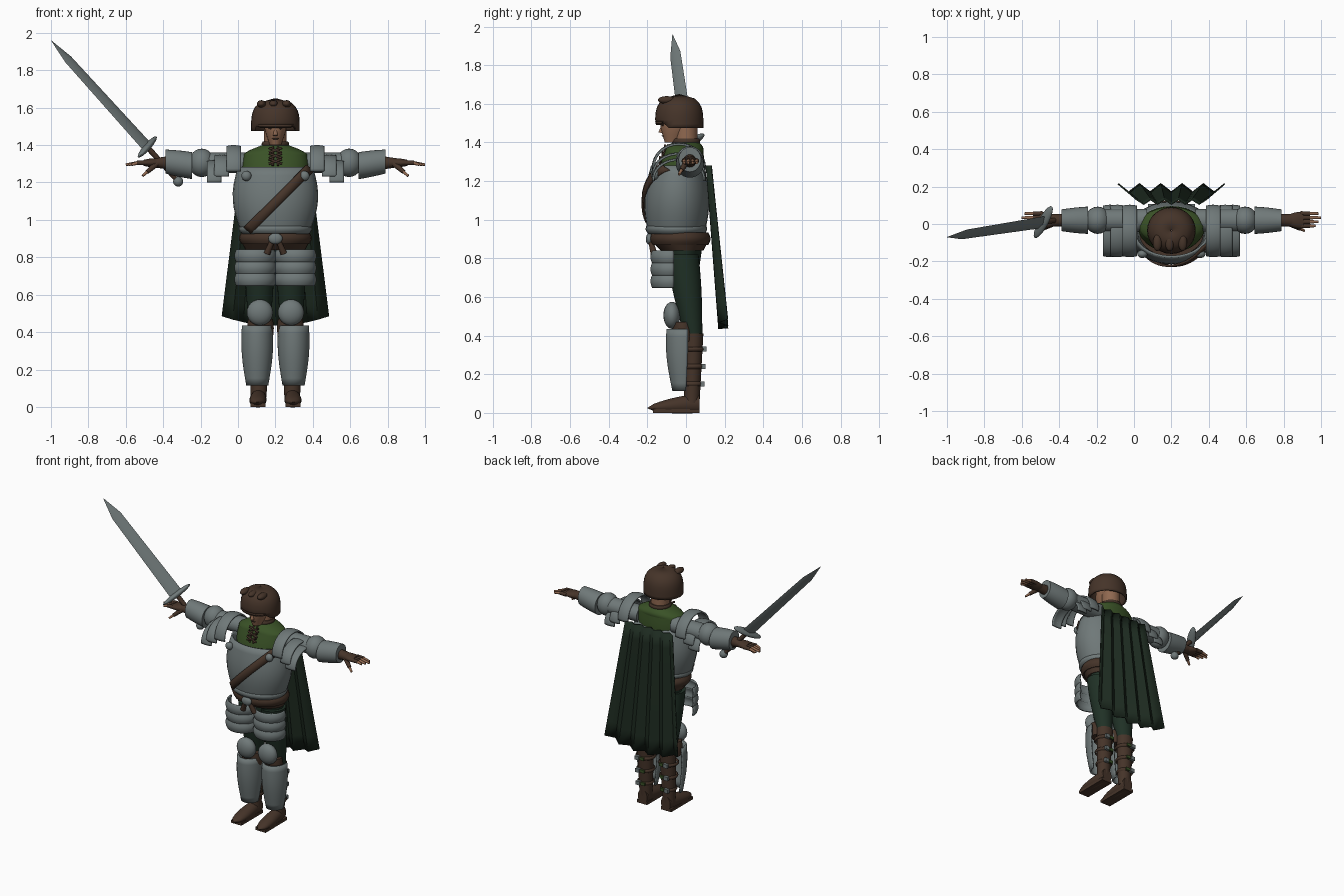
import bpy
import bmesh
import math
from mathutils import Matrix, Vector

cube = bpy.data.objects.get("Cube")
if cube:
    bpy.data.objects.remove(cube, do_unlink=True)

CENTRE_X = .2  # the body stands off centre because of the sword
FRONT_HALF, TOP_HALF = (170, 370), (-5, 185)
STEPS, SIDES, FOLDS = 8, 28, 10


def material(name, *colour):
    result = bpy.data.materials.new(name)
    result.use_nodes = True
    result.diffuse_color = (*colour, 1)
    shader = result.node_tree.nodes["Principled BSDF"]
    shader.inputs["Base Color"].default_value = (*colour, 1)
    return result


steel = material("steel grey", .16, .19, .19)
leather = material("leather brown", .06, .034, .022)
skin = material("skin tan", .28, .14, .08)
tunic_green = material("olive green", .042, .085, .02)
trouser_green = material("forest green", .014, .03, .019)
cape_green = material("dark cape green", .012, .023, .014)


def finish(name, bm, colour, pair=False, thick=0):
    """Turn a bmesh into an object; pair mirrors it across the body."""
    bmesh.ops.recalc_face_normals(bm, faces=bm.faces)
    mesh = bpy.data.meshes.new(name)
    bm.to_mesh(mesh)
    bm.free()
    mesh.materials.append(colour)
    for polygon in mesh.polygons:
        polygon.use_smooth = True
    mesh.set_sharp_from_angle(angle=math.radians(40))
    created = bpy.data.objects.new(name, mesh)
    created.location.x = CENTRE_X
    bpy.context.collection.objects.link(created)
    if thick:
        solidify = created.modifiers.new("Thickness", "SOLIDIFY")
        solidify.thickness = thick
        solidify.offset = 0
    if pair:
        mirror = created.modifiers.new("Mirror", "MIRROR")
        mirror.use_mirror_merge = False
    return created


def sheet(name, rows, colour, closed=False, capped=False, **options):
    """Bridge rows of points with quads."""
    bm = bmesh.new()
    rows = [[bm.verts.new(point) for point in row] for row in rows]
    count = len(rows[0])
    for low, high in zip(rows, rows[1:]):
        for i in range(count if closed else count - 1):
            following = (i + 1) % count
            bm.faces.new((low[i], low[following], high[following], high[i]))
    if capped:
        bm.faces.new(rows[0])
        bm.faces.new(rows[-1])
    return finish(name, bm, colour, **options)


def swell(size, end_size, t, bulge):
    """Blend two radii pairs, fattened in the middle."""
    return Vector(size).lerp(Vector(end_size), t) * (1 + bulge * math.sin(math.pi * t))


def loft(name, colour, start, end, size, end_size=None, bulge=0, dome=False,
         arc=None, hollow=False, **options):
    """Ellipses along the longest direction from start to end."""
    start, end = Vector(start), Vector(end)
    span = [abs(value) for value in end - start]
    axis = span.index(max(span))
    first, second = [i for i in range(3) if i != axis]
    low, high = arc or (0, 360)
    rows = []
    for step in range(STEPS + 1):
        t = step / STEPS
        radii = swell(size, end_size or size, t, bulge)
        if dome:
            radii *= max(.03, math.sqrt(1 - t ** 4))
        row = []
        for i in range(SIDES + 1 if arc else SIDES):
            angle = math.radians(low + (high - low) * i / SIDES)
            point = start.lerp(end, t)
            point[first] += radii.x * math.cos(angle)
            point[second] += radii.y * math.sin(angle)
            row.append(point)
        rows.append(row)
    return sheet(name, rows, colour, closed=not arc, capped=not (arc or hollow), **options)


def ball(name, colour, centre, size, turn=Matrix.Identity(4), **options):
    bm = bmesh.new()
    matrix = Matrix.Translation(centre) @ turn @ Matrix.Diagonal((*size, 1))
    bmesh.ops.create_uvsphere(bm, u_segments=20, v_segments=12, radius=1, matrix=matrix)
    return finish(name, bm, colour, **options)


def rod(name, colour, start, end, radius, end_radius, **options):
    start, end = Vector(start), Vector(end)
    turn = (end - start).to_track_quat("Z", "Y").to_matrix().to_4x4()
    matrix = Matrix.Translation((start + end) / 2) @ turn
    bm = bmesh.new()
    bmesh.ops.create_cone(bm, cap_ends=True, segments=10, radius1=radius, radius2=end_radius,
                          depth=(end - start).length, matrix=matrix)
    return finish(name, bm, colour, **options)


def box(name, colour, centre, size, **options):
    bm = bmesh.new()
    matrix = Matrix.Translation(centre) @ Matrix.Diagonal((*size, 1))
    bmesh.ops.create_cube(bm, size=1, matrix=matrix)
    return finish(name, bm, colour, **options)


# Head and neck
loft("neck", skin, start=(0, 0, 1.33), end=(0, 0, 1.5), size=(.06, .06))
loft("head", skin, start=(0, -.07, 1.4), end=(0, -.03, 1.56),
     size=(.03, .04), end_size=(.06, .09), bulge=.25)
rod("nose", skin, start=(0, -.12, 1.49), end=(0, -.13, 1.45), radius=.007, end_radius=.013)
ball("eyes", leather, centre=(.025, -.12, 1.49), size=(.012, .007, .006), pair=True)
ball("mouth", leather, centre=(0, -.12, 1.434), size=(.02, .006, .004))

# Leather cap with the front edge lifted above the face
cap = loft("cap", leather, start=(0, -.035, 1.475), end=(0, -.035, 1.645),
           size=(.125, .12), dome=True, hollow=True, thick=.01)
for vertex in cap.data.vertices[:SIDES]:
    if vertex.co.y < -.07 and abs(vertex.co.x) < .1:
        vertex.co.z += .035
for side, x in zip(("right", "middle", "left"), (-.075, -.01, .06)):
    ball(f"cap_ridge_{side}", leather, centre=(x, -.1, 1.62), size=(.024, .045, .02))

# Tunic with laces at the throat
loft("tunic", tunic_green, start=(0, -.03, 1.2), end=(0, -.01, 1.35), size=(.17, .12),
     end_size=(.17, .1), bulge=.05)
loft("tunic_shoulders", tunic_green, start=(0, -.01, 1.35), end=(0, 0, 1.4),
     size=(.17, .1), end_size=(.07, .07), bulge=.1)
loft("neck_cord", leather, start=(0, 0, 1.39), end=(0, 0, 1.42), size=(.067, .067), bulge=.1)
for i in range(3):
    y, z = .013 * i - .135, .03 * i + 1.3
    rod(f"lace_{i}", leather, start=(-.035, y, z), end=(.035, y, z + .025),
        radius=.006, end_radius=.006, pair=True)
rod("lace_ends", leather, start=(.014, -.14, 1.29), end=(.014, -.09, 1.39),
    radius=.006, end_radius=.006, pair=True)

# Breastplate
PLATE_BOTTOM, PLATE_TOP = Vector((0, -.05, .93)), Vector((0, -.045, 1.28))
WAIST, CHEST, CHEST_BULGE = (.175, .14), (.195, .13), .2
loft("breastplate", steel, start=PLATE_BOTTOM, end=PLATE_TOP, size=WAIST, end_size=CHEST,
     bulge=CHEST_BULGE, hollow=True, thick=.012)
loft("breastplate_rim", steel, start=PLATE_BOTTOM, end=(0, -.05, .965), size=WAIST,
     end_size=(.185, .15), bulge=.05, hollow=True, thick=.012)
ball("plate_knobs", steel, centre=(.155, -.16, 1.235), size=(.027, .022, .027), pair=True)


def plate_front(x, z):
    """Point just in front of the breastplate."""
    t = (z - PLATE_BOTTOM.z) / (PLATE_TOP.z - PLATE_BOTTOM.z)
    radii = swell(WAIST, CHEST, t, CHEST_BULGE)
    drop = math.sqrt(max(.02, 1 - (x / radii.x) ** 2))
    return x, PLATE_BOTTOM.y - radii.y * drop - .012, z


# Diagonal strap wrapped on the breastplate
strap = []
for i in range(21):
    slide = .33 * i / 20
    strap.append([plate_front(.182 - slide + d, 1.275 - slide - d) for d in (-.018, 0, .018)])
sheet("chest_strap", strap, leather, thick=.012)

# Belt, buckle and ties
loft("belt_skirt", leather, start=(0, -.02, .84), end=(0, -.03, .88),
     size=(.16, .11), end_size=(.18, .14))
loft("belt", leather, start=(0, -.03, .87), end=(0, -.03, .935), size=(.18, .145), bulge=.08)
ball("buckle", steel, centre=(0, -.19, .9), size=(.038, .018, .03))
rod("belt_ties", leather, start=(.02, -.18, .88), end=(.045, -.165, .82),
    radius=.014, end_radius=.018, pair=True)

# Overlapping thigh plates
for i in range(3):
    z = .84 - .063 * i
    loft(f"thigh_plate_{i}", steel, start=(.107, -.08, z), end=(.107, -.08, z - .066),
         size=(.098, .09), bulge=.1, arc=FRONT_HALF, pair=True, thick=.01)

# Trousers
loft("hips", trouser_green, start=(0, -.01, .76), end=(0, -.01, .9),
     size=(.14, .08), end_size=(.16, .1))
loft("trouser_legs", trouser_green, start=(.085, .04, .38), end=(.085, -.02, .82),
     size=(.05, .045), end_size=(.08, .085), bulge=.1, pair=True)

# Knees, greaves and boots
ball("knee_caps", steel, centre=(.083, -.073, .505), size=(.07, .044, .07), pair=True)
loft("knee_straps", leather, start=(.08, -.01, .37), end=(.08, -.02, .47),
     size=(.066, .05), bulge=.08, pair=True)
loft("greaves", steel, start=(.097, -.01, .115), end=(.097, -.005, .435), size=(.053, .055),
     end_size=(.076, .09), bulge=.18, arc=FRONT_HALF, pair=True, thick=.012)
loft("boot_shafts", leather, start=(.09, .03, .05), end=(.086, .04, .41),
     size=(.042, .04), end_size=(.057, .05), pair=True)
loft("boot_feet", leather, start=(.09, .07, .05), end=(.097, -.2, .025),
     size=(.036, .05), end_size=(.05, .025), bulge=.1, dome=True, pair=True)
box("boot_soles", leather, centre=(.094, -.05, .01), size=(.08, .24, .02), pair=True)
for i in range(3):
    z, r = .15 + .09 * i, .05 + .005 * i
    loft(f"boot_strap_{i}", leather, start=(.089, .034, z - .012), end=(.089, .034, z + .012),
         size=(r, r), bulge=.12, hollow=True, pair=True)
    box(f"boot_buckle_{i}", steel, centre=(.11, r + .036, z), size=(.03, .02, .026), pair=True)
    box(f"boot_tab_{i}", tunic_green, centre=(.075, r + .034, z), size=(.03, .016, .02), pair=True)


def arm(x, y=.02, z=1.305):
    """Point on the line of the outstretched arm."""
    return Vector((x, y, z))


# Shoulder plates, arms and hands
for name, x, z in (("inner", .185, 1.27), ("middle", .25, 1.24), ("outer", .29, 1.21)):
    loft(f"shoulder_plate_{name}", steel, start=arm(x, -.037, z), end=arm(x + .076, -.037, z),
         size=(.13, .12 if name == "inner" else .1), bulge=.04, arc=TOP_HALF,
         pair=True, thick=.01)
loft("upper_arms", steel, start=arm(.13), end=arm(.37), size=(.06, .055), pair=True)
ball("elbow_guards", steel, centre=arm(.394), size=(.069, .073, .076), pair=True)
loft("forearm_guards", steel, start=arm(.445, z=1.29), end=arm(.588, z=1.312),
     size=(.073, .072), end_size=(.058, .064), bulge=.03, pair=True)
loft("glove_cuffs", leather, start=arm(.57), end=arm(.65), size=(.032, .036),
     end_size=(.034, .024), pair=True)
loft("glove_palms", leather, start=arm(.63), end=arm(.705), size=(.032, .024),
     end_size=(.042, .016), bulge=.15, pair=True)
for i, finger in enumerate(("index", "middle", "ring", "little")):
    y, tip = .022 * i - .01, .8 - .015 * abs(i - 2)
    rod(f"{finger}_sleeve", leather, start=arm(.69, y), end=arm(.74, y),
        radius=.013, end_radius=.012, pair=True)
    rod(f"{finger}_finger", skin, start=arm(.735, y), end=arm(tip, y, 1.295),
        radius=.01, end_radius=.007, pair=True)
thumb, thumb_tip = arm(.63, .005), arm(.71, -.036, 1.235)
rod("thumb_sleeves", leather, thumb, thumb.lerp(thumb_tip, .7), .018, .012, pair=True)
rod("thumbs", skin, thumb, thumb_tip, radius=.012, end_radius=.007, pair=True)

# Sword held out and up in the right hand
hilt, tip = Vector((-.685, .01, 1.39)), Vector((-1.2, -.07, 1.96))
pommel = Vector((-.52, .038, 1.205))
along = (tip - hilt).normalized()
flat = along.cross(Vector((.09, .165, .107))).normalized()
wide = flat.cross(along)
blade = []
for t, width in ((0, .044), (.82, .034), (1, .001)):
    middle, across, deep = hilt.lerp(tip, t), wide * width, flat * width / 3
    blade.append([middle + across, middle + deep, middle - across, middle - deep])
sheet("sword_blade", blade, steel, closed=True, capped=True)
facing = Matrix((wide, flat, along)).transposed().to_4x4()
ball("sword_guard", steel, centre=hilt, size=(.11, .03, .018), turn=facing)
rod("sword_grip", leather, start=hilt, end=pommel, radius=.015, end_radius=.013)
ball("sword_pommel", steel, centre=pommel, size=(.027, .027, .027))

# Pleated cape widening to the hem
cape = []
for j in range(STEPS + 1):
    v, row = j / STEPS, []
    for i in range(FOLDS + 1):
        u = 2 * i / FOLDS - 1
        fold = (-1) ** i * (.012 + .01 * v)
        row.append((u * (.185 + .1 * v), .118 + .075 * v + fold,
                    1.28 - v * (.845 - .05 * u * u)))
    cape.append(row)
sheet("cape", cape, cape_green, thick=.008)
